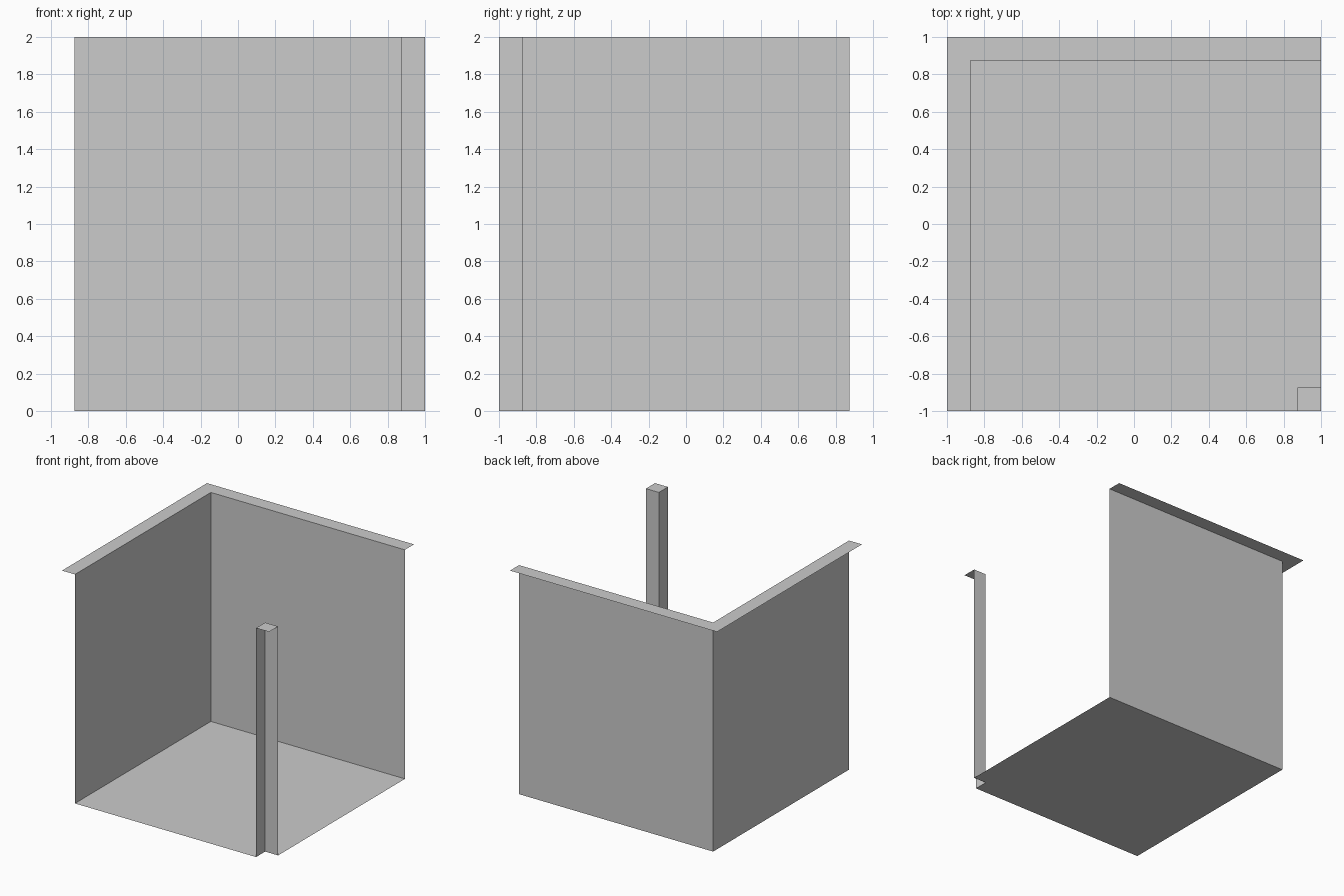
import bpy
import bmesh

if "Cube" in bpy.data.objects:
    bpy.data.objects.remove(bpy.data.objects["Cube"])

HALF = 1.0      # half of the block width
INNER = 0.875   # where the inset walls stand
HEIGHT = 2.0


def finish(name, bm):
    mesh = bpy.data.meshes.new(name)
    bm.to_mesh(mesh)
    bm.free()
    bpy.context.collection.objects.link(bpy.data.objects.new(name, mesh))


def flat_panel(name, outline, z):
    """Single flat sheet, outline counter-clockwise so it faces up."""
    bm = bmesh.new()
    bm.faces.new([bm.verts.new((x, y, z)) for x, y in outline])
    finish(name, bm)


def upright_sheet(name, path):
    """Thin wall following a plan path; it faces to the right of the path."""
    bm = bmesh.new()
    low = [bm.verts.new((x, y, 0)) for x, y in path]
    high = [bm.verts.new((x, y, HEIGHT)) for x, y in path]
    for i in range(len(path) - 1):
        bm.faces.new((low[i], low[i + 1], high[i + 1], high[i]))
    finish(name, bm)


# Floor with a notch cut out for the corner post
flat_panel("floor", [(-INNER, -HALF), (INNER, -HALF), (INNER, -INNER),
                     (HALF, -INNER), (HALF, INNER), (-INNER, INNER)], 0)

# Left and back walls, facing into the open corner
upright_sheet("walls", [(-INNER, -HALF), (-INNER, INNER), (HALF, INNER)])

# L-shaped rim on top of the walls
flat_panel("wall_rim", [(-HALF, -HALF), (-INNER, -HALF), (-INNER, INNER),
                        (HALF, INNER), (HALF, HALF), (-HALF, HALF)], HEIGHT)

# Corner post: two inner faces and a cap, open on the outer sides
upright_sheet("corner_post", [(HALF, -INNER), (INNER, -INNER), (INNER, -HALF)])
flat_panel("corner_post_cap", [(INNER, -HALF), (HALF, -HALF),
                               (HALF, -INNER), (INNER, -INNER)], HEIGHT)
